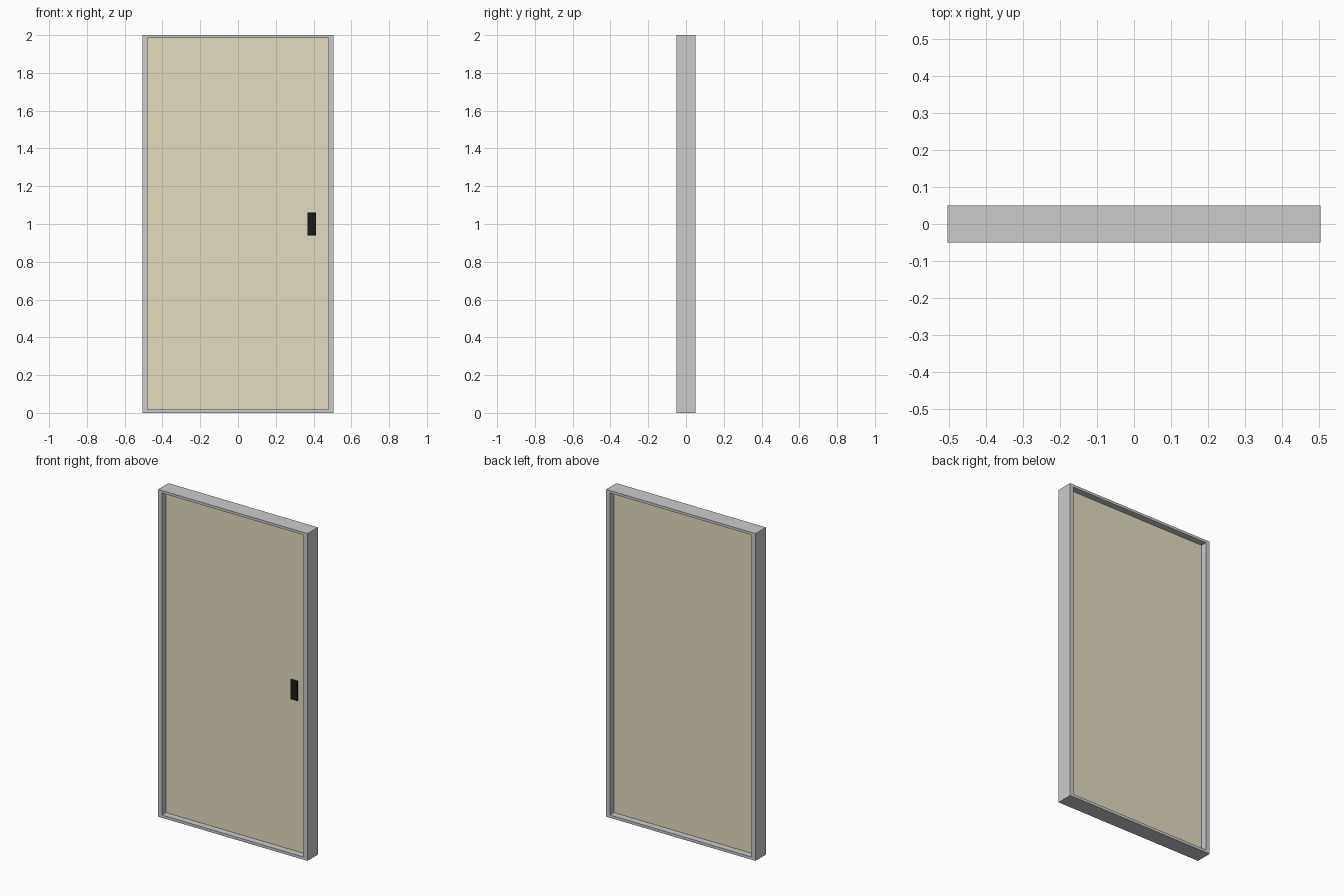
import bpy

if "Cube" in bpy.data.objects:
    bpy.data.objects.remove(bpy.data.objects["Cube"])

W, D, H = 0.505, 0.05, 2.0      # frame half width, half depth, height
OX, Z0, Z1 = 0.479, 0.017, 1.984  # opening half width, bottom, top
PY = 0.011                      # half thickness of the door panel


def material(name, rgb):
    m = bpy.data.materials.new(name)
    m.diffuse_color = (*rgb, 1.0)
    m.use_nodes = True
    m.node_tree.nodes["Principled BSDF"].inputs["Base Color"].default_value = m.diffuse_color
    return m


def mesh_object(name, verts, faces, mat=None):
    me = bpy.data.meshes.new(name)
    me.from_pydata(verts, [], faces)
    ob = bpy.data.objects.new(name, me)
    bpy.context.collection.objects.link(ob)
    if mat:
        me.materials.append(mat)
    return ob


def box(name, x0, x1, y0, y1, z0, z1, mat=None):
    verts = [(x, y, z) for z in (z0, z1)
             for x, y in ((x0, y0), (x1, y0), (x1, y1), (x0, y1))]
    faces = [(3, 2, 1, 0), (4, 5, 6, 7)]
    faces += [(i, (i + 1) % 4, (i + 1) % 4 + 4, i + 4) for i in range(4)]
    return mesh_object(name, verts, faces, mat)


# Door frame: one rectangular ring with four mitred sides
outer = [(-W, 0), (W, 0), (W, H), (-W, H)]
inner = [(-OX, Z0), (OX, Z0), (OX, Z1), (-OX, Z1)]
verts = [(x, y, z) for y in (-D, D) for loop in (outer, inner) for x, z in loop]
faces = []
for i in range(4):
    j = (i + 1) % 4
    faces += [(i, j, j + 4, i + 4),              # front
              (i + 8, i + 12, j + 12, j + 8),    # back
              (i, i + 8, j + 8, j),              # outside
              (i + 4, j + 4, j + 12, i + 12)]    # opening
mesh_object("door_frame", verts, faces)

# Thin recessed door leaf
tan = material("tan", (0.78, 0.72, 0.53))
box("door_panel", -OX, OX, -PY, PY, Z0, Z1, tan)

# Black handle plate on the front
black = material("black", (0.01, 0.01, 0.01))
box("handle", 0.369, 0.412, -PY - 0.008, -PY, 0.94, 1.06, black)
